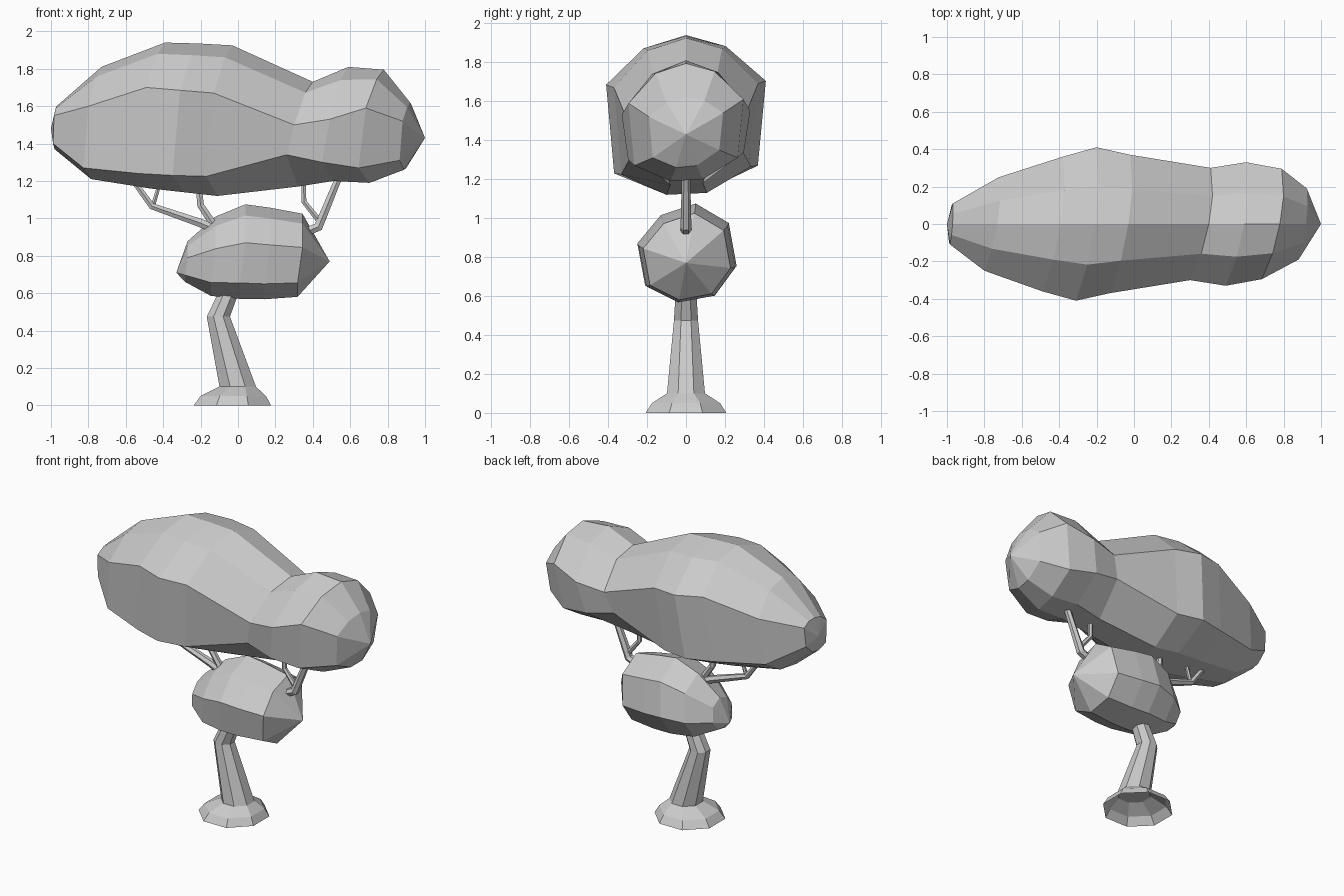
import bpy, math
from mathutils import Vector

if "Cube" in bpy.data.objects:
    bpy.data.objects.remove(bpy.data.objects["Cube"])


def loft(name, rings, start=None, end=None, cap=False):
    """Skin rings of equal point count; close the ends with tips or caps."""
    n = len(rings[0])
    verts = [p for r in rings for p in r]
    faces = [(k*n + i, k*n + (i+1) % n, (k+1)*n + (i+1) % n, (k+1)*n + i)
             for k in range(len(rings) - 1) for i in range(n)]
    last = (len(rings) - 1) * n
    if start:
        verts.append(start)
        faces += [((i+1) % n, i, len(verts) - 1) for i in range(n)]
    if end:
        verts.append(end)
        faces += [(last + i, last + (i+1) % n, len(verts) - 1) for i in range(n)]
    if cap:
        faces += [tuple(reversed(range(n))), tuple(range(last, last + n))]
    mesh = bpy.data.meshes.new(name)
    mesh.from_pydata([tuple(v) for v in verts], [], faces)
    ob = bpy.data.objects.new(name, mesh)
    bpy.context.collection.objects.link(ob)
    bpy.context.view_layer.objects.active = ob
    bpy.ops.object.mode_set(mode='EDIT')
    bpy.ops.mesh.select_all(action='SELECT')
    bpy.ops.mesh.normals_make_consistent(inside=False)
    bpy.ops.object.mode_set(mode='OBJECT')
    return ob


def disc(cx, z, r, n=8):
    return [(cx + r*math.cos(math.tau*(i+.5)/n) / math.cos(math.pi/n),
             r*math.sin(math.tau*(i+.5)/n) / math.cos(math.pi/n), z) for i in range(n)]


def branch(name, path, radii, n=6):
    """Tapered tube along an (x, z) path in the y = 0 plane."""
    pts = [Vector((x, 0, z)) for x, z in path]
    rings = []
    for i, p in enumerate(pts):
        a, b = pts[max(i-1, 0)], pts[min(i+1, len(pts)-1)]
        t = (b - a).normalized()
        side, up = Vector((0, 1, 0)), t.cross(Vector((0, 1, 0)))
        rings.append([p + radii[i]*(side*math.cos(math.tau*k/n) + up*math.sin(math.tau*k/n))
                      for k in range(n)])
    loft(name, rings, cap=True)


# upper canopy: x, top z, widest z, lower edge z, underside z, half width
stations = [(-.97, 1.60, 1.55, 1.40, 1.37, .11),
            (-.73, 1.81, 1.60, 1.27, 1.21, .25),
            (-.39, 1.94, 1.70, 1.24, 1.16, .36),
            (-.21, 1.935, 1.685, 1.23, 1.14, .41),
            (-.03, 1.925, 1.67, 1.225, 1.12, .37),
            (.40, 1.73, 1.50, 1.34, 1.17, .30),
            (.59, 1.81, 1.53, 1.30, 1.20, .33),
            (.78, 1.795, 1.59, 1.27, 1.19, .295),
            (.92, 1.62, 1.52, 1.31, 1.26, .19)]
rings = []
for x, top, mid, low, bot, w in stations:
    s = min(1, w/.3)**2
    ft = top - .25*(top - mid)
    rings.append([(x, 0, top),
                  (x - .04*s, -.53*w, ft), (x - .10*s, -w, mid),
                  (x - .14*s, -.9*w, low), (x - .08*s, -.27*w, bot),
                  (x - .05*s, .29*w, bot + .01), (x - .04*s, .9*w, low + .04),
                  (x + .01*s, w, mid + .02), (x + .02*s, .5*w, ft + .01)])
loft("upper_canopy", rings, (-1, 0, 1.48), (1, 0, 1.43))

# lower foliage clump: outline in (y, z), scaled along x
outline = [(.05, .25), (.22, .15), (.26, -.07), (.15, -.22),
           (-.04, -.255), (-.21, -.17), (-.25, .045), (-.13, .19)]
rings = [[(x - .03*(z < 0)*k, y*k, c + z*k) for y, z in outline]
         for x, c, k in ((-.27, .77, .43), (-.12, .80, .84), (.04, .825, 1.0),
                         (.17, .815, .97), (.345, .805, .88))]
loft("lower_foliage", rings, (-.33, 0, .71), (.49, 0, .77))

# trunk and open root flare
loft("trunk", [disc(0, .095, .098), disc(-.105, .475, .062), disc(-.035, .64, .052)], cap=True)
loft("root_flare", [disc(-.03, 0, .207), disc(-.025, .05, .175), disc(-.002, .1, .098)])

# branches joining clump and canopy
branch("right_branch", [(.2, .86), (.43, .955), (.56, 1.27)], [.03, .028, .02])
branch("right_twig", [(.44, .98), (.352, 1.09), (.35, 1.27)], [.018, .016, .013])
branch("left_branch", [(-.05, .91), (-.2, .975), (-.46, 1.065), (-.61, 1.27)], [.03, .026, .02, .015])
branch("left_twig", [(-.455, 1.065), (-.40, 1.25)], [.013, .01])
branch("middle_branch", [(-.12, .95), (-.2, 1.07), (-.215, 1.22)], [.024, .021, .017])
